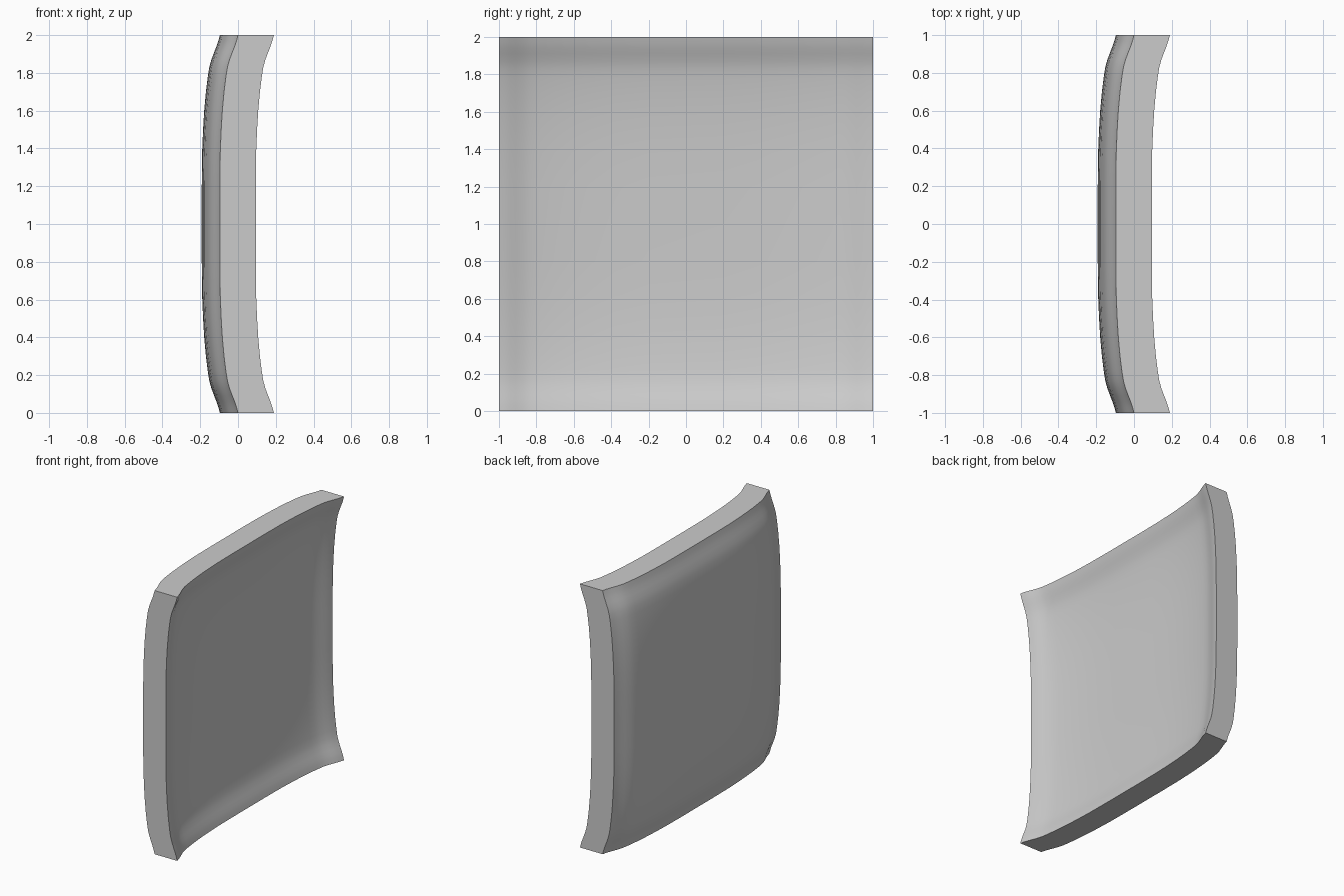
import bpy
import bmesh
import math

cube = bpy.data.objects.get("Cube")
if cube:
    bpy.data.objects.remove(cube, do_unlink=True)

THICK = 0.19

# Bulge profile: (distance in from the edge, depth)
PROFILE = [(0, 0), (0.03, 0.008), (0.06, 0.018), (0.09, 0.030), (0.13, 0.045),
           (0.17, 0.056), (0.22, 0.064), (0.30, 0.074), (0.40, 0.083),
           (0.50, 0.089), (0.62, 0.094), (0.80, 0.096), (1, 0.096)]

# Mirror the profile to get stations across the full width
stations = [(d - 1, b) for d, b in PROFILE]
stations += [(-p, b) for p, b in reversed(stations[:-1])]
n = len(stations)

bm = bmesh.new()


def sheet(offset):
    """Grid of vertices whose bulge is the sum of both profiles."""
    return [[bm.verts.new((offset - by - bz, y, z + 1)) for z, bz in stations]
            for y, by in stations]


hollow = sheet(THICK)
bulged = sheet(0)

# Curved hollow and bulged faces
for grid in (hollow, bulged):
    for i in range(n - 1):
        for j in range(n - 1):
            face = bm.faces.new((grid[i][j], grid[i + 1][j],
                                 grid[i + 1][j + 1], grid[i][j + 1]))
            face.smooth = True


# Flat rim joining the two sheets
def border(grid):
    last = n - 1
    return ([grid[i][0] for i in range(last)] +
            [grid[last][j] for j in range(last)] +
            [grid[i][last] for i in range(last, 0, -1)] +
            [grid[0][j] for j in range(last, 0, -1)])


a, b = border(hollow), border(bulged)
for k in range(len(a)):
    m = (k + 1) % len(a)
    bm.faces.new((a[k], b[k], b[m], a[m]))

bmesh.ops.recalc_face_normals(bm, faces=bm.faces[:])
mesh = bpy.data.meshes.new("curved_panel")
bm.to_mesh(mesh)
bm.free()

panel = bpy.data.objects.new("curved_panel", mesh)
bpy.context.collection.objects.link(panel)

# Plain grey material
grey = bpy.data.materials.new("light grey")
grey.use_nodes = True
color = (0.6, 0.6, 0.6, 1)
grey.diffuse_color = color
grey.node_tree.nodes["Principled BSDF"].inputs["Base Color"].default_value = color
mesh.materials.append(grey)

# Smooth sheets, crisp rim
bpy.ops.object.select_all(action="DESELECT")
panel.select_set(True)
bpy.context.view_layer.objects.active = panel
bpy.ops.object.shade_smooth_by_angle(angle=math.radians(35))
